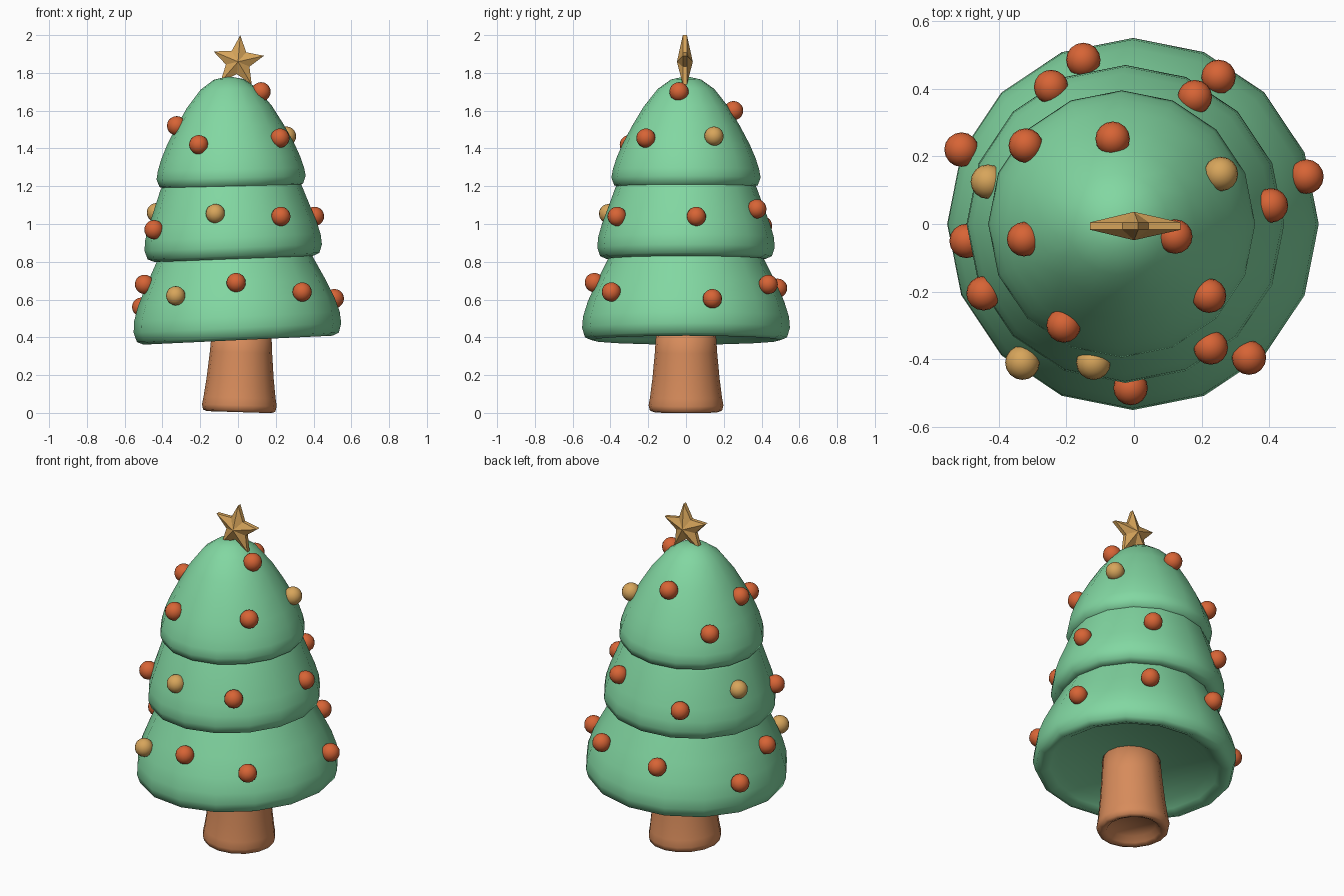
import bpy, bmesh, math
from mathutils import Matrix, Vector

if "Cube" in bpy.data.objects:
    bpy.data.objects.remove(bpy.data.objects["Cube"])


def material(name, rgb):
    m = bpy.data.materials.new(name)
    m.diffuse_color = (*rgb, 1)
    m.use_nodes = True
    m.node_tree.nodes["Principled BSDF"].inputs["Base Color"].default_value = m.diffuse_color
    return m


GREEN = material("leaf green", (0.223, 0.68, 0.36))
BROWN = material("trunk brown", (0.68, 0.26, 0.105))
RED = material("bauble orange red", (0.68, 0.127, 0.036))
GOLD = material("gold", (0.68, 0.376, 0.105))


def finish(bm, name, mat, smooth=True):
    bmesh.ops.recalc_face_normals(bm, faces=bm.faces)
    for f in bm.faces:
        f.smooth = smooth
    me = bpy.data.meshes.new(name)
    bm.to_mesh(me)
    bm.free()
    me.materials.append(mat)
    ob = bpy.data.objects.new(name, me)
    bpy.context.collection.objects.link(ob)
    return ob


def lathe(name, mat, profile, x, z0, tilt, sides=16):
    """Spin (radius, height) points round z, then lean the part about y."""
    bm = bmesh.new()
    rings = []
    for r, z in profile:
        if r == 0:
            rings.append([bm.verts.new((0, 0, z - z0))] * sides)
        else:
            rings.append([bm.verts.new((r * math.cos(a), r * math.sin(a), z - z0))
                          for a in (2 * math.pi * i / sides for i in range(sides))])
    for lo, hi in zip(rings, rings[1:]):
        for i in range(sides):
            j = (i + 1) % sides
            loop = list(dict.fromkeys((lo[i], lo[j], hi[j], hi[i])))
            bm.faces.new(loop)
    bm.transform(Matrix.Translation((x, 0, z0)) @ Matrix.Rotation(math.radians(tilt), 4, 'Y'))
    return finish(bm, name, mat)


# Trunk with a recessed foot
lathe("trunk", BROWN, [(0, .05), (.125, .045), (.145, .015), (.17, .004), (.191, .012),
                       (.198, .04), (.191, .08), (.178, .18), (.165, .32), (.155, .47), (0, .47)],
      .006, .004, 1.8)

# Three leaning tiers of foliage, each with a hollowed underside
lathe("lower_tier", GREEN, [(0, .44), (.41, .435), (.455, .405), (.50, .385), (.535, .40), (.55, .45),
                            (.545, .51), (.52, .59), (.475, .69), (.41, .82), (.36, .92), (0, .93)],
      0, .385, -2.7)
lathe("middle_tier", GREEN, [(0, .865), (.34, .86), (.38, .83), (.42, .815), (.455, .83), (.47, .875),
                             (.465, .93), (.445, 1.0), (.415, 1.08), (.375, 1.19), (.33, 1.28), (0, 1.29)],
      -.023, .815, -2.2)
lathe("upper_tier", GREEN, [(0, 1.24), (.27, 1.235), (.31, 1.205), (.345, 1.19), (.38, 1.205), (.395, 1.245),
                            (.387, 1.29), (.368, 1.35), (.338, 1.42), (.285, 1.52), (.225, 1.62),
                            (.15, 1.715), (.08, 1.765), (0, 1.783)],
      -.035, 1.188, -1.4)

# Baubles set into the foliage
BAUBLES = {
    "red_bauble": (RED, [
        (-.01, -.485, .69), (.34, -.395, .64), (.51, .14, .605), (.25, .435, .68),
        (-.15, .485, .66), (-.51, .22, .56), (-.495, -.05, .68),
        (-.445, -.205, .97), (.227, -.365, 1.04), (.405, .055, 1.04), (.18, .375, 1.08),
        (-.245, .405, .99),
        (-.32, .232, 1.40), (-.063, .252, 1.60), (.122, -.037, 1.70), (-.325, -.045, 1.52),
        (.222, -.212, 1.455), (-.208, -.30, 1.42)]),
    "gold_bauble": (GOLD, [
        (-.33, -.41, .62), (-.432, .125, 1.06), (-.12, -.41, 1.055), (.257, .148, 1.465)]),
}
for name, (mat, places) in BAUBLES.items():
    for k, p in enumerate(places, 1):
        bm = bmesh.new()
        bmesh.ops.create_uvsphere(bm, u_segments=16, v_segments=10, radius=.051,
                                  matrix=Matrix.Translation(p))
        finish(bm, f"{name}_{k}", mat)

# Faceted five-pointed star with raised centres front and back
bm = bmesh.new()
c = Vector((0, -.006, 1.859))
rims = []
for side in (-1, 1):
    rim = []
    for i in range(10):
        a = math.radians(85 + 36 * i)
        r = .141 if i % 2 == 0 else .066
        rim.append(bm.verts.new(c + Vector((r * math.cos(a), side * .011, r * math.sin(a)))))
    hub = bm.verts.new(c + Vector((0, side * .042, 0)))
    for i in range(10):
        bm.faces.new((rim[i], rim[(i + 1) % 10], hub))
    rims.append(rim)
for i in range(10):
    j = (i + 1) % 10
    bm.faces.new((rims[0][i], rims[0][j], rims[1][j], rims[1][i]))
finish(bm, "star", GOLD, smooth=False)
